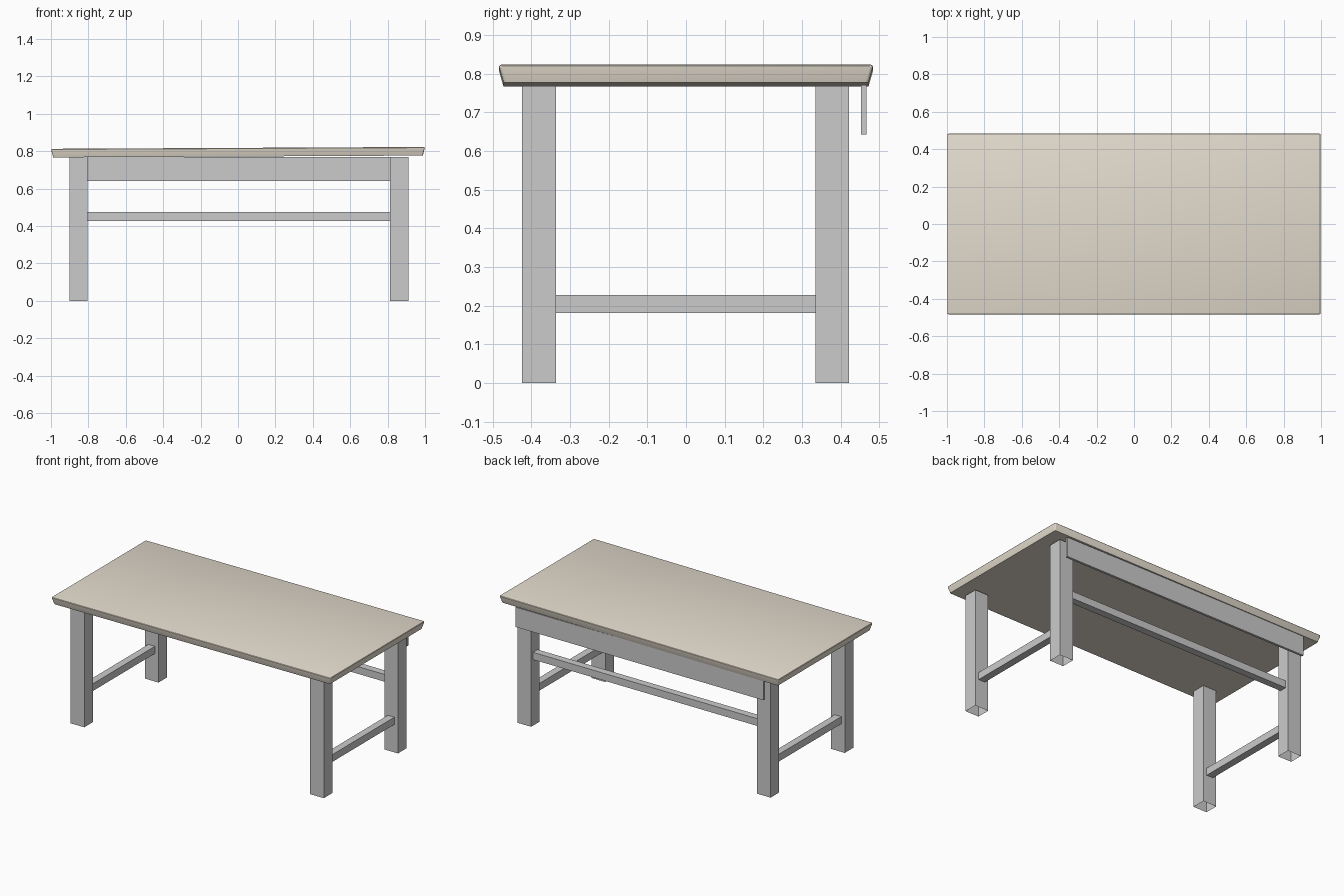
import bpy, bmesh
from mathutils import Matrix

if "Cube" in bpy.data.objects:
    bpy.data.objects.remove(bpy.data.objects["Cube"])


def finish(name, bm):
    mesh = bpy.data.meshes.new(name)
    bm.to_mesh(mesh)
    bm.free()
    obj = bpy.data.objects.new(name, mesh)
    bpy.context.collection.objects.link(obj)
    return obj


def box(lo, hi):
    bm = bmesh.new()
    bmesh.ops.create_cube(bm, size=1)
    for v in bm.verts:
        for i in range(3):
            v.co[i] = lo[i] if v.co[i] < 0 else hi[i]
    return bm


LEG_TOP = 0.768
SIDES = {"left": -0.852, "right": 0.862}    # leg centres in x
ENDS = {"front": -0.38, "back": 0.378}      # leg centres in y
HX, HY, HS = 0.0485, 0.0435, 0.0235         # half widths of legs and rails

# Legs: hollow square tubes, open at the foot
for side, x in SIDES.items():
    for end, y in ENDS.items():
        bm = box((x - HX, y - HY, 0), (x + HX, y + HY, LEG_TOP))
        foot = [f for f in bm.faces if f.normal.z < -0.5]
        bmesh.ops.delete(bm, geom=foot, context='FACES_ONLY')
        finish(f"{end}_{side}_leg", bm)

    # Low side rail between front and back legs
    finish(f"{side}_rail", box((x - HS, ENDS["front"] + HY, 0.181),
                               (x + HS, ENDS["back"] - HY, 0.228)))

# Higher rail between the back legs
y = ENDS["back"]
finish("back_rail", box((SIDES["left"] + HX, y - HS, 0.427),
                        (SIDES["right"] - HX, y + HS, 0.474)))

# Thin apron board hung behind the back legs
finish("back_apron", box((-0.882, 0.452, 0.642), (0.892, 0.467, 0.77)))

# Tabletop: flared slab with softened upper rim and corners, slightly tilted
bm = box((-1, -0.485, -0.023), (1, 0.485, 0.023))
for v in bm.verts:
    if v.co.z < 0:
        v.co.x *= 0.988
        v.co.y *= 0.973
edges = [e for e in bm.edges if max(v.co.z for v in e.verts) > 0]
bmesh.ops.bevel(bm, geom=edges, offset=0.008, segments=3, profile=0.5,
                affect='EDGES')
top = finish("tabletop", bm)
top.matrix_world = Matrix.Translation((0, 0, 0.795)) @ Matrix.Rotation(-0.005, 4, 'Y')

wood = bpy.data.materials.new("pale_wood")
wood.diffuse_color = (0.78, 0.72, 0.62, 1)
wood.use_nodes = True
wood.node_tree.nodes["Principled BSDF"].inputs["Base Color"].default_value = wood.diffuse_color
top.data.materials.append(wood)
bpy.context.view_layer.objects.active = top
top.select_set(True)
bpy.ops.object.shade_smooth_by_angle()
